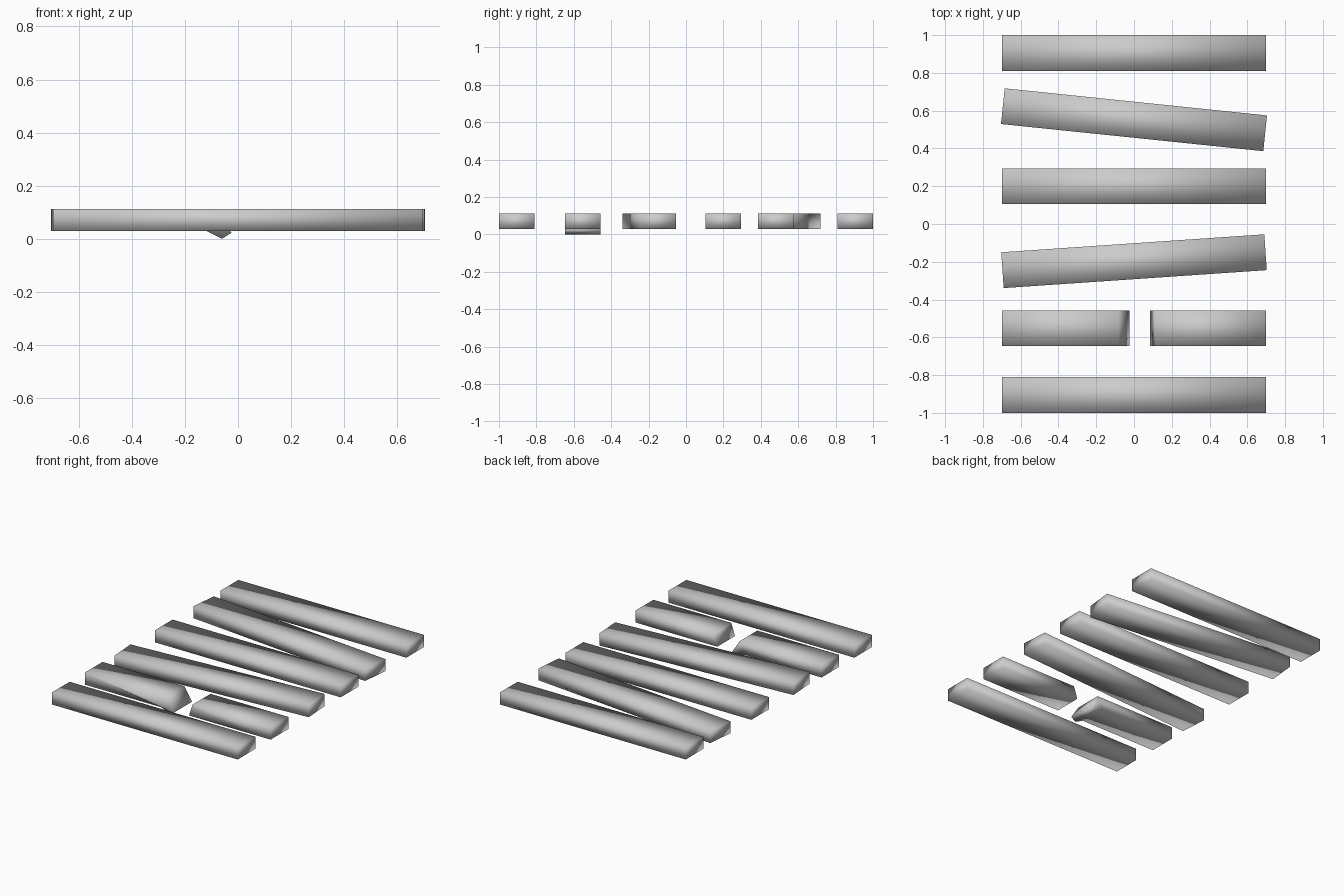
import bpy
import math

if "Cube" in bpy.data.objects:
    bpy.data.objects.remove(bpy.data.objects["Cube"])

HALF, WIDTH, Z0, Z1 = 0.698, 0.19, 0.03, 0.112


def board(name, profile, y, angle=0.0):
    """Extrude an x-z profile across the board width, then place and turn it."""
    n = len(profile)
    verts = [(x, s * WIDTH / 2, z) for s in (-1, 1) for x, z in profile]
    faces = [tuple(range(n)), tuple(reversed(range(n, 2 * n)))]
    for i in range(n):
        j = (i + 1) % n
        faces.append((i, i + n, j + n, j))
    mesh = bpy.data.meshes.new(name)
    mesh.from_pydata(verts, [], faces)
    mesh.shade_smooth()
    obj = bpy.data.objects.new(name, mesh)
    bpy.context.collection.objects.link(obj)
    obj.location.y = y
    obj.rotation_euler.z = math.radians(angle)
    return obj


# Whole boards, two of them knocked askew
full = [(-HALF, Z0), (HALF, Z0), (HALF, Z1), (-HALF, Z1)]
for i, (y, angle) in enumerate([(0.905, 0), (0.552, -5.9), (0.2, 0),
                                (-0.197, 3.9), (-0.905, 0)]):
    board(f"plank_{i + 1}", full, y, angle)

# Snapped board: left half with a splinter hanging down, right half slanted
board("broken_plank_left",
      [(-HALF, Z0), (-0.12, Z0), (-0.06, 0.0), (-0.025, 0.022),
       (-0.083, Z1), (-HALF, Z1)], -0.552)
board("broken_plank_right",
      [(0.085, Z0), (HALF, Z0), (HALF, Z1), (0.113, Z1), (0.104, 0.088)], -0.552)

# Consistent outward normals
import bmesh
for obj in bpy.context.collection.objects:
    bm = bmesh.new()
    bm.from_mesh(obj.data)
    bmesh.ops.recalc_face_normals(bm, faces=bm.faces)
    bm.to_mesh(obj.data)
    bm.free()
